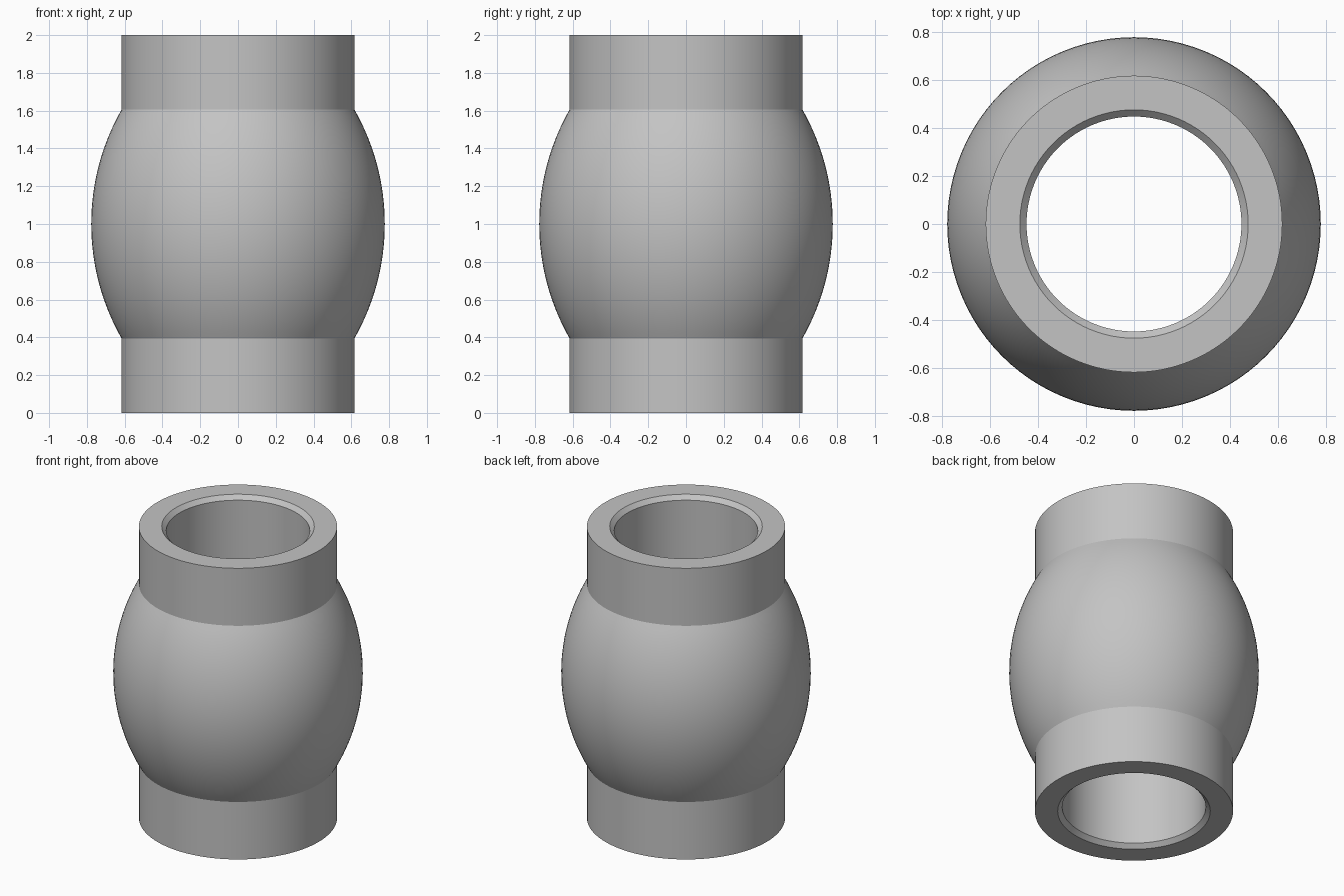
import bpy, bmesh, math

cube = bpy.data.objects.get("Cube")
if cube:
    bpy.data.objects.remove(cube, do_unlink=True)

grey = bpy.data.materials.new("plain grey")
grey.use_nodes = True
colour = (0.55, 0.55, 0.55, 1)
grey.diffuse_color = colour
grey.node_tree.nodes["Principled BSDF"].inputs["Base Color"].default_value = colour

HEIGHT, SEGMENTS, ARC_STEPS = 2.0, 96, 32
collar_r, bulge_r, bore_r = 0.617, 0.777, 0.447
chamfer, half_bulge = 0.028, 0.605


def bulge_arc():
    """Circular arc that swells from the collar radius to the bulge radius."""
    rise = bulge_r - collar_r
    radius = (half_bulge ** 2 + rise ** 2) / (2 * rise)
    sweep = math.asin(half_bulge / radius)
    points = []
    for i in range(ARC_STEPS + 1):
        a = sweep * (2 * i / ARC_STEPS - 1)
        points.append((bulge_r - radius + radius * math.cos(a),
                       HEIGHT / 2 + radius * math.sin(a)))
    return points


def lathe(name, profile, material):
    """Revolve a closed (radius, height) profile around z."""
    bm = bmesh.new()
    rings = []
    for s in range(SEGMENTS):
        a = math.tau * s / SEGMENTS
        rings.append([bm.verts.new((r * math.cos(a), r * math.sin(a), z))
                      for r, z in profile])
    n = len(profile)
    for s in range(SEGMENTS):
        here, there = rings[s], rings[(s + 1) % SEGMENTS]
        for i in range(n):
            j = (i + 1) % n
            bm.faces.new((here[i], there[i], there[j], here[j]))
    bmesh.ops.recalc_face_normals(bm, faces=bm.faces)
    mesh = bpy.data.meshes.new(name)
    bm.to_mesh(mesh)
    bm.free()
    mesh.materials.append(material)
    obj = bpy.data.objects.new(name, mesh)
    bpy.context.collection.objects.link(obj)
    bpy.ops.object.select_all(action='DESELECT')
    obj.select_set(True)
    bpy.context.view_layer.objects.active = obj
    bpy.ops.object.shade_smooth_by_angle(angle=math.radians(20))
    return obj


# Bottom collar, bulged body, top collar, then the chamfered bore
profile = [(bore_r + chamfer, 0), (collar_r, 0)]
profile += bulge_arc()
profile += [(collar_r, HEIGHT), (bore_r + chamfer, HEIGHT),
            (bore_r, HEIGHT - chamfer), (bore_r, chamfer)]
lathe("bulged_sleeve", profile, grey)
